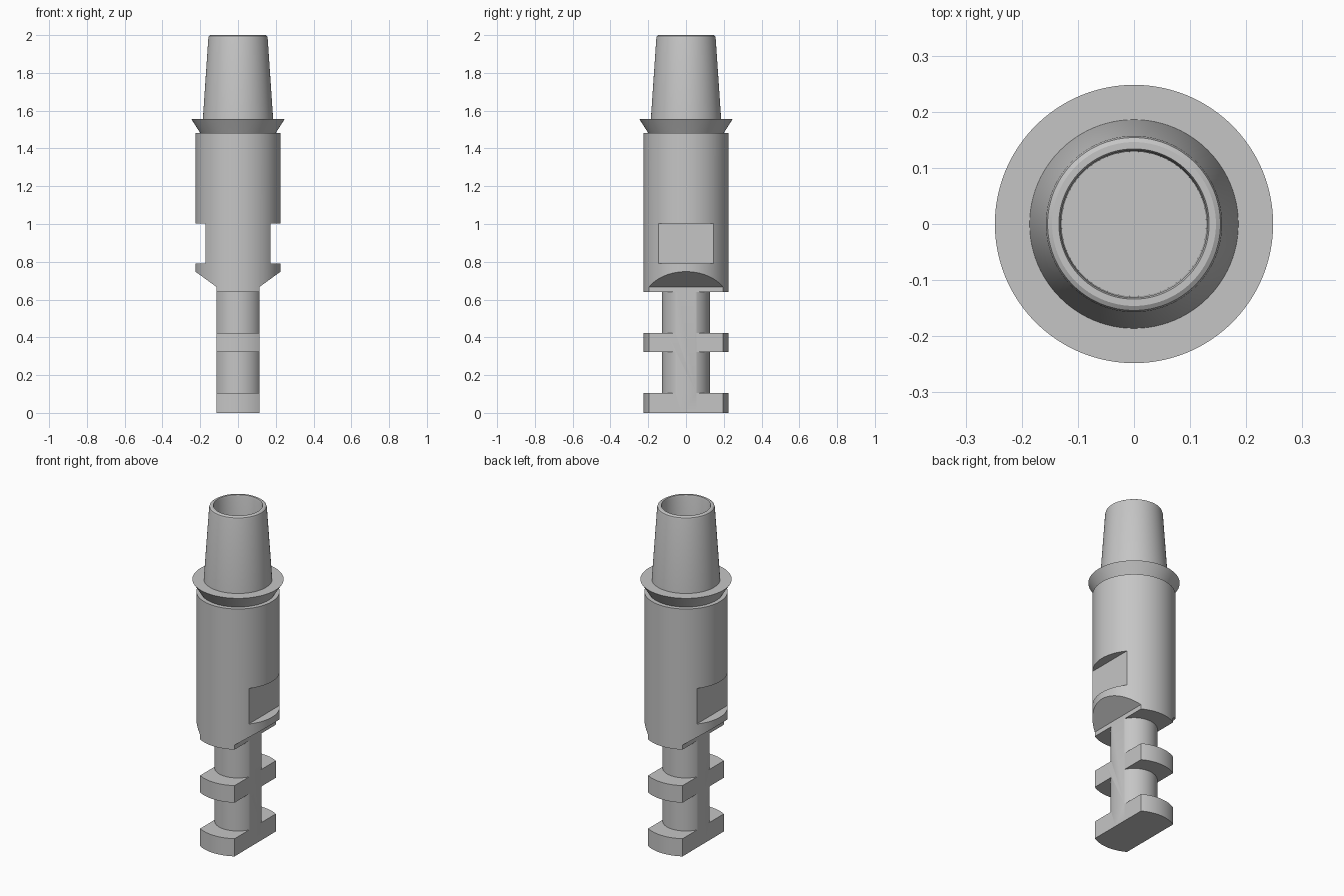
import bpy
import bmesh
import math
from mathutils import Vector

cube = bpy.data.objects.get("Cube")
if cube:
    bpy.data.objects.remove(cube, do_unlink=True)

grey = bpy.data.materials.new("plain grey")
grey.use_nodes = True
colour = (0.56, 0.56, 0.56, 1)
grey.diffuse_color = colour
grey.node_tree.nodes["Principled BSDF"].inputs["Base Color"].default_value = colour


def to_object(name, bm):
    bmesh.ops.recalc_face_normals(bm, faces=bm.faces)
    mesh = bpy.data.meshes.new(name)
    bm.to_mesh(mesh)
    bm.free()
    mesh.materials.append(grey)
    obj = bpy.data.objects.new(name, mesh)
    bpy.context.collection.objects.link(obj)
    return obj


def lathe(name, profile, sides=96):
    """Revolve (radius, height) points about z."""
    bm = bmesh.new()
    verts = [bm.verts.new((r, 0, z)) for r, z in profile]
    edges = [bm.edges.new(pair) for pair in zip(verts, verts[1:])]
    bmesh.ops.spin(bm, geom=verts + edges, cent=(0, 0, 0), axis=(0, 0, 1),
                   angle=math.tau, steps=sides)
    bmesh.ops.remove_doubles(bm, verts=bm.verts, dist=1e-5)
    return to_object(name, bm)


def prism(name, outline):
    """Extrude an (x, z) outline along y."""
    bm = bmesh.new()
    face = bm.faces.new([bm.verts.new((x, -0.5, z)) for x, z in outline])
    grown = bmesh.ops.extrude_face_region(bm, geom=[face])["geom"]
    moved = [v for v in grown if isinstance(v, bmesh.types.BMVert)]
    bmesh.ops.translate(bm, verts=moved, vec=Vector((0, 1, 0)))
    obj = to_object(name, bm)
    obj.hide_render = True
    return obj


def cut_both_sides(obj, outline):
    bpy.context.view_layer.objects.active = obj
    for side in (1, -1):
        cutter = prism("cutter", [(side * x, z) for x, z in outline])
        mod = obj.modifiers.new("cut", "BOOLEAN")
        mod.operation = "DIFFERENCE"
        mod.solver = "EXACT"
        mod.object = cutter
        bpy.ops.object.modifier_apply(modifier=mod.name)
        bpy.data.objects.remove(cutter, do_unlink=True)


# Hollow tapered spigot with its sharp flared collar
spigot = lathe("tapered_spigot", [
    (0, 1.46), (0.187, 1.46), (0.201, 1.483), (0.248, 1.557), (0.186, 1.557),
    (0.157, 1.985), (0.154, 1.995), (0.146, 2.0), (0.134, 2.0),
    (0.131, 1.99), (0.129, 1.52), (0, 1.52)])

# Main barrel with spanner flats and sloping undersides
barrel = lathe("barrel", [(0, 0.64), (0.226, 0.64), (0.226, 1.483), (0, 1.483)])
FLAT = 0.114
cut_both_sides(barrel, [(0.173, 0.79), (0.4, 0.79), (0.4, 1.003), (0.173, 1.003)])
cut_both_sides(barrel, [(FLAT, 0.5), (0.4, 0.5), (0.4, 0.874), (FLAT, 0.667)])

# Flat-sided stem carrying two locking lugs
stem = lathe("locking_stem", [
    (0, 0), (0.226, 0), (0.226, 0.106), (0.127, 0.106), (0.127, 0.322),
    (0.226, 0.322), (0.226, 0.424), (0.127, 0.424), (0.127, 0.66), (0, 0.66)])
cut_both_sides(stem, [(FLAT, -0.2), (0.4, -0.2), (0.4, 0.9), (FLAT, 0.9)])

# Smooth round walls, crisp edges
for part in (spigot, barrel, stem):
    bpy.ops.object.select_all(action="DESELECT")
    part.select_set(True)
    bpy.context.view_layer.objects.active = part
    bpy.ops.object.shade_smooth_by_angle(angle=math.radians(25))
